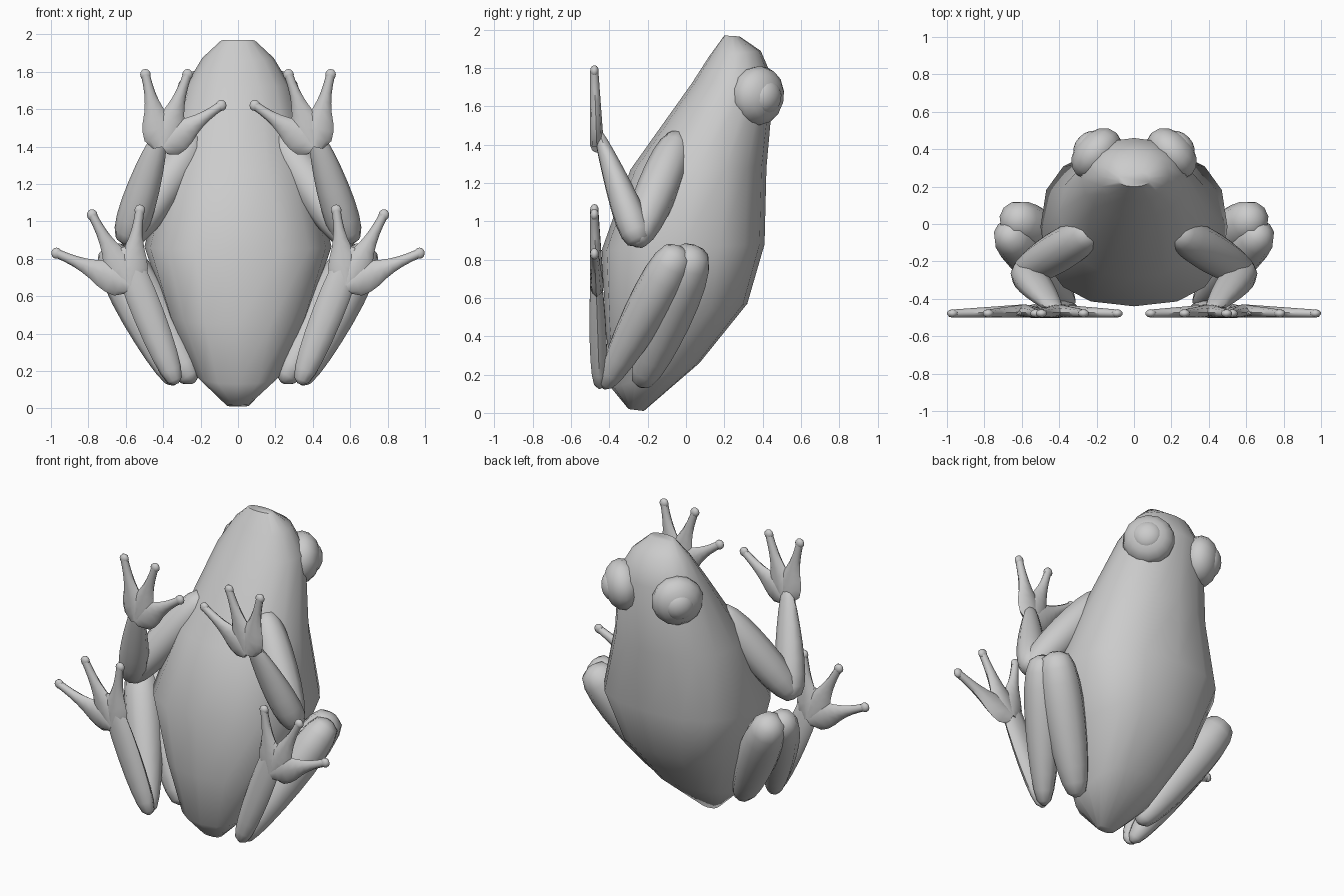
import bpy, bmesh, math
from mathutils import Vector

if "Cube" in bpy.data.objects:
    bpy.data.objects.remove(bpy.data.objects["Cube"])


def finish(name, bm, mirror=True):
    bmesh.ops.recalc_face_normals(bm, faces=bm.faces)
    me = bpy.data.meshes.new(name)
    bm.to_mesh(me)
    bm.free()
    ob = bpy.data.objects.new(name, me)
    bpy.context.collection.objects.link(ob)
    if mirror:
        ob.modifiers.new("mirror", 'MIRROR')
    bpy.ops.object.select_all(action='DESELECT')
    ob.select_set(True)
    bpy.context.view_layer.objects.active = ob
    bpy.ops.object.shade_smooth_by_angle(angle=math.radians(50))


def skin(bm, rings):
    loops = [[bm.verts.new(p) for p in r] for r in rings]
    n = len(loops[0])
    for a, b in zip(loops, loops[1:]):
        for i in range(n):
            j = (i + 1) % n
            bm.faces.new((a[i], a[j], b[j], b[i]))
    bm.faces.new(loops[0])
    bm.faces.new(loops[-1])


def oval(center, u, v, n, power=1):
    """Ring of points; power below 1 makes it squarer."""
    ring = []
    for k in range(n):
        a = 2 * math.pi * k / n
        c, s = math.cos(a), math.sin(a)
        ring.append(center + u * math.copysign(abs(c) ** power, c)
                    + v * math.copysign(abs(s) ** power, s))
    return ring


def tube(bm, start, end, stations, n=10):
    """Loft ovals from start to end; stations give (fraction, half width, half depth)."""
    start, end = Vector(start), Vector(end)
    t = (end - start).normalized()
    u = t.cross(Vector((0, 1, 0))).normalized()
    v = u.cross(t)
    skin(bm, [oval(start.lerp(end, f), u * w, v * d, n) for f, w, d in stations])


# body: belly (y, z), back (y, z), half width
sections = [(-.3, .02, -.22, .01, .06), (-.39, .13, .07, .26, .23),
            (-.42, .45, .32, .57, .38), (-.44, .85, .41, .88, .5),
            (-.29, 1.27, .42, 1.28, .4), (.03, 1.72, .46, 1.73, .28),
            (.12, 1.86, .39, 1.89, .19), (.2, 1.97, .28, 1.965, .09)]
bm = bmesh.new()
skin(bm, [oval(Vector((0, (fy + by) / 2, (fz + bz) / 2)), Vector((w, 0, 0)),
               Vector((0, by - fy, bz - fz)) / 2, 16, .8 if fz < 1 else .95)
          for fy, fz, by, bz, w in sections])
finish("body", bm, mirror=False)

# eyes: bulging socket and eyeball facing outward and back
axis = Vector((.72, .68, -.1)).normalized()
turn = axis.to_track_quat('Z', 'Y').to_matrix()
for name, off, r in (("eye_socket", 0, .158), ("eyeball", .06, .095)):
    bm = bmesh.new()
    bmesh.ops.create_uvsphere(bm, u_segments=14, v_segments=8, radius=r)
    bmesh.ops.scale(bm, verts=bm.verts, vec=(1, 1, .72))
    bmesh.ops.rotate(bm, verts=bm.verts, cent=(0, 0, 0), matrix=turn)
    bmesh.ops.translate(bm, verts=bm.verts, vec=Vector((.2, .375, 1.655)) + axis * off)
    finish(name, bm)

# limb segments: start, end, radius at each, depth ratio at each
limbs = {
    "upper_arm": ((.21, -.03, 1.45), (.61, -.27, .88), .115, .105, 1, 1),
    "forearm": ((.6, -.24, .88), (.41, -.465, 1.48), .115, .06, 1, .6),
    "thigh": ((.24, -.24, .14), (.66, .05, .86), .1, .15, 1, 1),
    "shin": ((.69, -.03, .86), (.34, -.43, .13), .14, .075, 1, 1),
    "foot": ((.33, -.45, .13), (.62, -.475, .86), .075, .09, .75, .3),
}
for name, (start, end, r0, r1, d0, d1) in limbs.items():
    stations = []
    for i in range(11):
        a = .05 + (math.pi - .1) * i / 10
        f = (1 - math.cos(a)) / 2
        r = (r0 + (r1 - r0) * f) * math.sin(a) ** .55
        stations.append((f, r, r * (d0 + (d1 - d0) * f)))
    bm = bmesh.new()
    tube(bm, start, end, stations)
    finish(name, bm)

# fingers and toes: wide webbed roots, thin shafts, round pads
digits = {
    "fingers": ((.405, 1.4), ((.495, 1.785), (.27, 1.785), (.09, 1.62))),
    "toes": ((.58, .66), ((.525, 1.06), (.78, 1.035), (.97, .83))),
}
shaft = [(i / 8, min(.085 if i else .05, .024 + .15 * (1 - i / 8) ** 2.4),
          .036 - .0018 * i) for i in range(9)]
for name, ((rx, rz), tips) in digits.items():
    bm = bmesh.new()
    for x, z in tips:
        tube(bm, (rx, -.465, rz), (x, -.479, z), shaft, 8)
        pad = bmesh.ops.create_uvsphere(bm, u_segments=10, v_segments=6, radius=.03)
        bmesh.ops.scale(bm, verts=pad["verts"], vec=(1, .75, 1))
        bmesh.ops.translate(bm, verts=pad["verts"], vec=(x, -.478, z))
    finish(name, bm)
